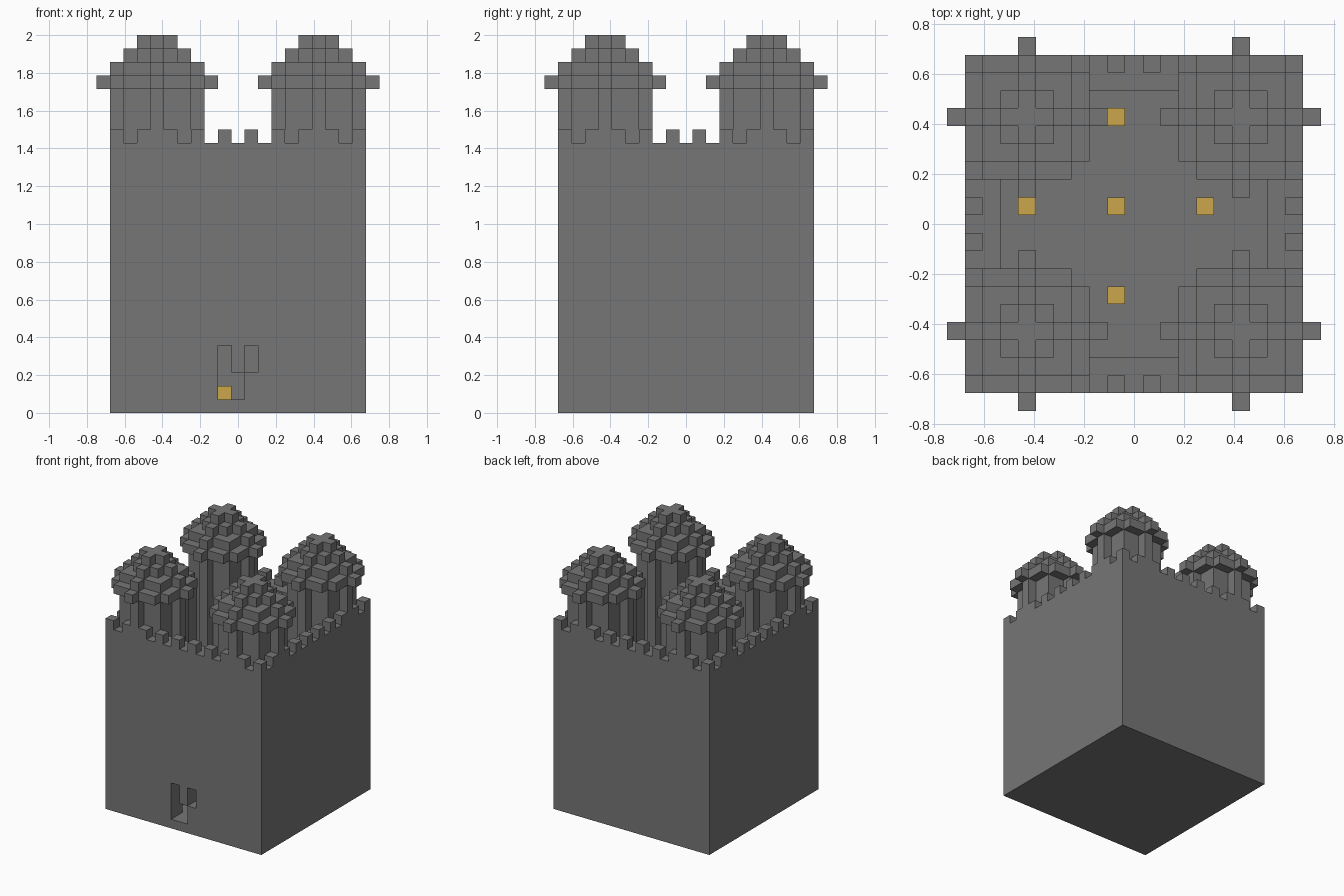
import bpy
import bmesh
from mathutils import Vector

if "Cube" in bpy.data.objects:
    bpy.data.objects.remove(bpy.data.objects["Cube"], do_unlink=True)

UNIT = 2 / 28        # edge of one building block
HALF = 9             # blocks from the centre to the outer wall
WALL_TOP = 20
INNER = 7            # courtyard half width
TOWER = 6            # tower offset from the centre


def material(name, rgb):
    mat = bpy.data.materials.new(name)
    mat.use_nodes = True
    mat.diffuse_color = (*rgb, 1)
    mat.node_tree.nodes["Principled BSDF"].inputs["Base Color"].default_value = (*rgb, 1)
    return mat


stone = material("grey stone", (0.18, 0.18, 0.18))
gold = material("gold", (0.6, 0.39, 0.07))


def block(x0, x1, y0, y1, z0, z1):
    """All cells of a box, both ends included."""
    return {(x, y, z) for x in range(x0, x1 + 1)
            for y in range(y0, y1 + 1) for z in range(z0, z1 + 1)}


def disc(cx, cy, radius, z):
    """A round layer of cells."""
    r = range(-radius, radius + 1)
    return {(cx + x, cy + y, z) for x in r for y in r
            if x * x + y * y <= radius * radius}


parts = []
occupied = set()


def add_part(name, cells, mat):
    cells = cells - occupied
    occupied.update(cells)
    parts.append((name, cells, mat))


# Walls: hollow box with a floor and a stepped door opening
walls = block(-HALF, HALF, -HALF, HALF, 0, WALL_TOP - 1)
walls -= block(-INNER, INNER, -INNER, INNER, 1, WALL_TOP - 1)
walls -= block(-1, -1, -HALF, -INNER - 1, 1, 4)
walls -= block(0, 0, -HALF, -INNER - 1, 1, 2)
walls -= block(1, 1, -HALF, -INNER - 1, 3, 4)
add_part("castle_walls", walls, stone)

# Battlements: every second block along the outer edge
teeth = set()
for a in range(-HALF, HALF + 1, 2):
    for b in (-HALF, HALF):
        teeth |= {(a, b, WALL_TOP), (b, a, WALL_TOP)}
add_part("battlements", teeth, stone)

# Four round corner towers with stepped roofs
for side, sx in (("right", -1), ("left", 1)):
    for end, sy in (("front", -1), ("back", 1)):
        cx, cy = sx * TOWER, sy * TOWER
        shaft = set().union(*(disc(cx, cy, 3, z) for z in range(1, 24)))
        roof = set().union(*(disc(cx, cy, 4 - k, 24 + k) for k in range(4)))
        add_part(f"{end}_{side}_tower", shaft, stone)
        add_part(f"{end}_{side}_tower_roof", roof, stone)

# Gold blocks on the courtyard floor, in a cross
lamps = {(-1, 1, 1)}
for d in (-5, 5):
    lamps |= {(-1 + d, 1, 1), (-1, 1 + d, 1)}
add_part("courtyard_lamps", lamps, gold)


def build(name, cells, mat):
    """Turn cells into a mesh of their exposed sides."""
    bm = bmesh.new()
    corners = {}

    def corner(p):
        key = tuple(round(c * 2) for c in p)
        if key not in corners:
            corners[key] = bm.verts.new(p * UNIT)
        return corners[key]

    for cell in sorted(cells):
        centre = Vector(cell) + Vector((0, 0, 0.5))
        for axis in range(3):
            for sign in (-1, 1):
                n = Vector((0, 0, 0))
                n[axis] = sign
                if tuple(int(c) for c in Vector(cell) + n) in occupied:
                    continue
                u = Vector((0, 0, 0))
                u[(axis + 1) % 3] = 0.5
                v = n.cross(u)
                mid = centre + n / 2
                bm.faces.new([corner(mid + p) for p in (-u - v, u - v, u + v, v - u)])
    # Merge flat areas into large faces
    bmesh.ops.dissolve_limit(bm, angle_limit=0.01, verts=bm.verts[:], edges=bm.edges[:])
    mesh = bpy.data.meshes.new(name)
    bm.to_mesh(mesh)
    bm.free()
    mesh.materials.append(mat)
    bpy.context.collection.objects.link(bpy.data.objects.new(name, mesh))


for part in parts:
    build(*part)
